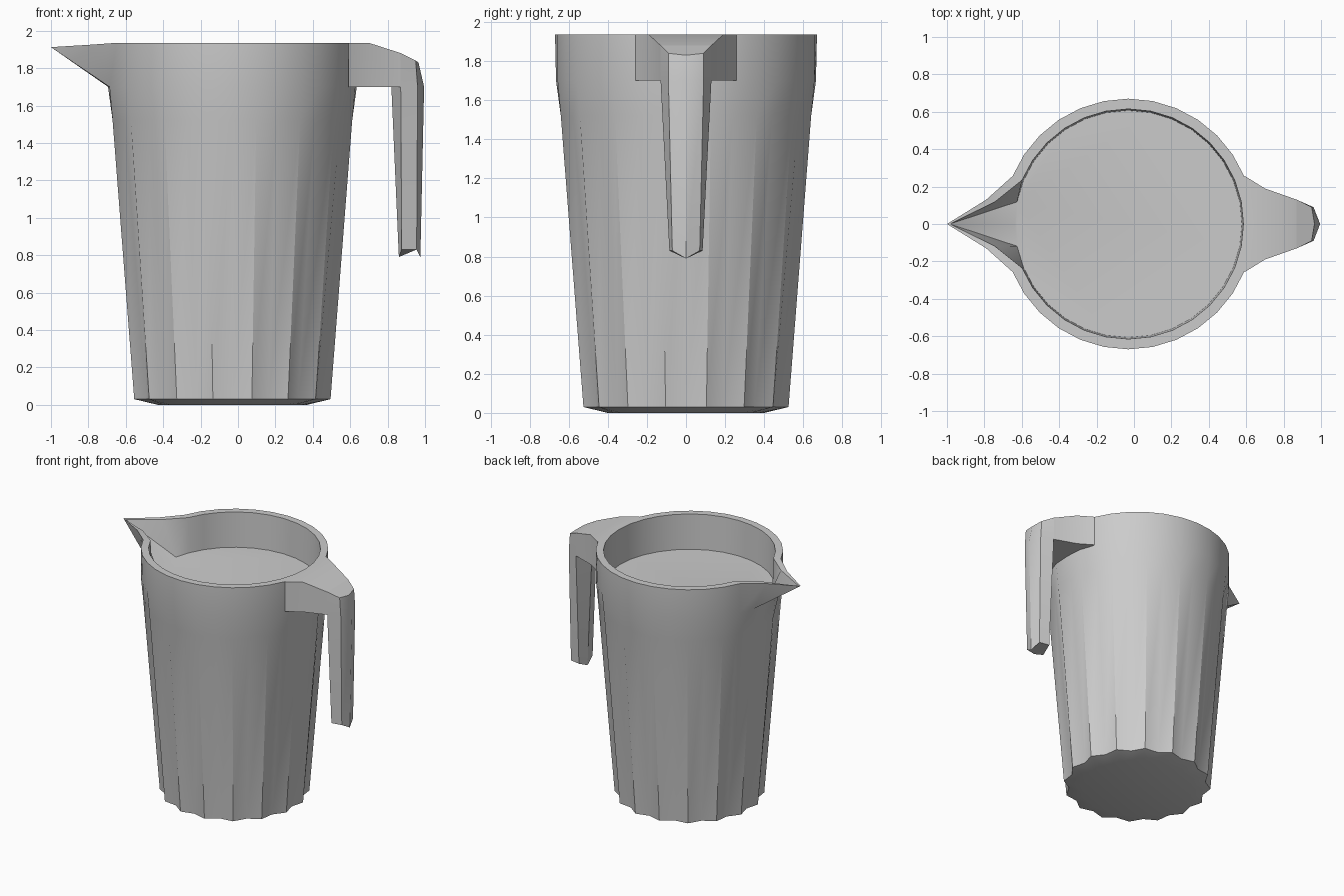
import bpy, bmesh, math

if "Cube" in bpy.data.objects:
    bpy.data.objects.remove(bpy.data.objects["Cube"])

N = 32
CX = -0.03


def finish(name, bm, angle):
    bmesh.ops.recalc_face_normals(bm, faces=bm.faces[:])
    me = bpy.data.meshes.new(name)
    bm.to_mesh(me)
    bm.free()
    ob = bpy.data.objects.new(name, me)
    bpy.context.collection.objects.link(ob)
    bpy.ops.object.select_all(action='DESELECT')
    ob.select_set(True)
    bpy.context.view_layer.objects.active = ob
    bpy.ops.object.shade_smooth_by_angle(angle=math.radians(angle))
    return ob


def loft(bm, rings):
    """Skin a list of equal-length point rings and cap both ends."""
    vs = [[bm.verts.new(p) for p in r] for r in rings]
    bands = []
    for a, b in zip(vs, vs[1:]):
        n = len(a)
        bands.append([bm.faces.new((a[i], a[(i + 1) % n], b[(i + 1) % n], b[i]))
                      for i in range(n)])
    bm.faces.new(vs[0][::-1])
    bm.faces.new(vs[-1])
    return bands


def ring(peak, valley, z):
    pts = []
    for i in range(N):
        a = 2 * math.pi * i / N
        r = peak if i % 2 else valley
        pts.append([CX + r * math.cos(a), r * math.sin(a), z])
    return pts


# Jug body: fluted outside, round rim, inner wall down to the flat inner floor
profile = [(0.40, 0.40, 0.0), (0.535, 0.497, 0.03), (0.653, 0.625, 1.52),
           (0.67, 0.665, 1.70), (0.67, 0.67, 1.935),
           (0.615, 0.615, 1.935), (0.607, 0.607, 1.66)]
rings = [ring(*p) for p in profile]

# Spout: pull the rim out to a point
h = N // 2
for r, side, tip in ((rings[4], (-0.79, 0.13, 1.925), (-1.0, 0, 1.912)),
                     (rings[5], (-0.745, 0.118, 1.925), (-0.985, 0, 1.908))):
    r[h - 1] = list(side)
    r[h] = list(tip)
    r[h + 1] = [side[0], -side[1], side[2]]

bm = bmesh.new()
bands = loft(bm, rings)
channel = [bands[k][i] for k in (3, 5) for i in (h - 1, h)]
bmesh.ops.triangulate(bm, faces=channel, quad_method='LONG_EDGE')
finish("jug_body", bm, 40)

# Handle bridge: tapering block from the rim to the grip
bm = bmesh.new()
stations = [(0.59, 0.258, 1.935), (0.70, 0.19, 1.935), (0.87, 0.13, 1.88)]
loft(bm, [[(x, -y, 1.70), (x, y, 1.70), (x, y, z), (x, -y, z)]
          for x, y, z in stations])
finish("handle_bridge", bm, 30)


# Handle grip: hexagonal bar hanging down
def hexagon(inner, back, outer, ridge):
    """inner and ridge are (x, z) on the centre line, the others (x, y, z)."""
    (bx, by, bz), (ox, oy, oz) = back, outer
    return [(inner[0], 0, inner[1]), (bx, -by, bz), (ox, -oy, oz),
            (ridge[0], 0, ridge[1]), (ox, oy, oz), (bx, by, bz)]


bm = bmesh.new()
loft(bm, [
    hexagon((0.86, 0.79), (0.875, 0.085, 0.83), (0.955, 0.07, 0.83), (0.975, 0.79)),
    hexagon((0.82, 1.70), (0.87, 0.13, 1.70), (0.96, 0.09, 1.70), (0.995, 1.70)),
    hexagon((0.82, 1.895), (0.87, 0.13, 1.88), (0.95, 0.09, 1.84), (0.965, 1.83)),
])
finish("handle_grip", bm, 30)
